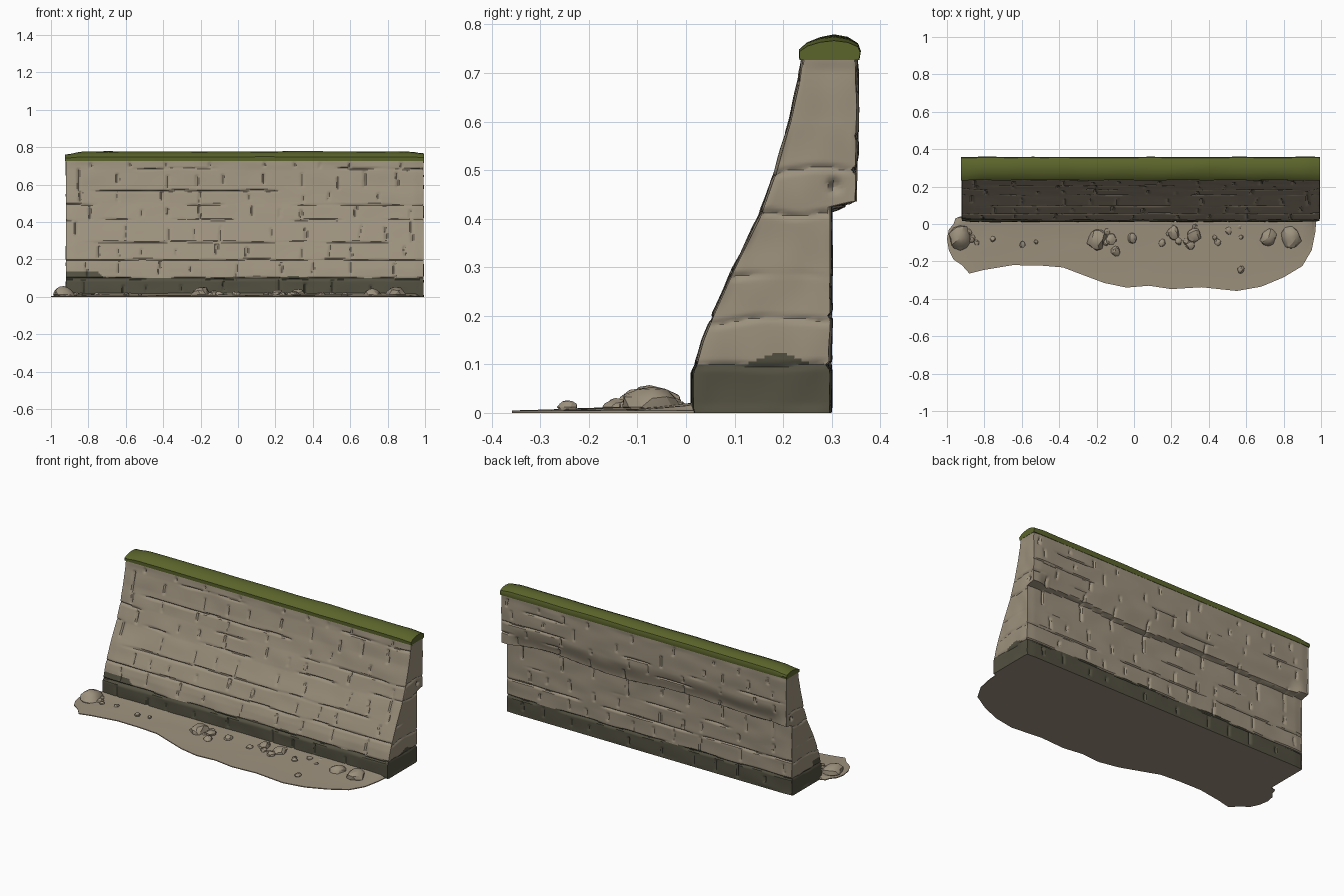
import bpy, bmesh, math, random
from mathutils import Vector, noise

if "Cube" in bpy.data.objects:
    bpy.data.objects.remove(bpy.data.objects["Cube"])

random.seed(7)
X0, X1, TOP = -0.922, 0.994, 0.73


def mat(name, rgb):
    m = bpy.data.materials.new(name)
    m.diffuse_color = (*rgb, 1)
    m.use_nodes = True
    m.node_tree.nodes["Principled BSDF"].inputs["Base Color"].default_value = m.diffuse_color
    return m


STONE = mat("tan stone", (0.335, 0.283, 0.206))
DAMP = mat("damp dark stone", (0.085, 0.08, 0.052))
MOSS = mat("moss green", (0.105, 0.127, 0.024))


def finish(bm, name, mats, angle=35):
    bmesh.ops.recalc_face_normals(bm, faces=bm.faces[:])
    me = bpy.data.meshes.new(name)
    bm.to_mesh(me)
    bm.free()
    for m in mats:
        me.materials.append(m)
    ob = bpy.data.objects.new(name, me)
    bpy.context.collection.objects.link(ob)
    bpy.ops.object.select_all(action='DESELECT')
    ob.select_set(True)
    bpy.context.view_layer.objects.active = ob
    bpy.ops.object.shade_smooth_by_angle(angle=math.radians(angle))
    return ob


def n3(x, y, z):
    return noise.noise(Vector((x, y, z)))


def step(a, b, t):
    t = min(1, max(0, (t - a) / (b - a)))
    return t * t * (3 - 2 * t)


def interp(pts, z):
    for (za, ya), (zb, yb) in zip(pts, pts[1:]):
        if z <= zb:
            return ya + (yb - ya) * (z - za) / (zb - za)
    return pts[-1][1]


# Battered front profile (height, depth) and overhanging back
FRONT = [(0, .014), (.012, .011), (.085, .012), (.1, .019), (.15, .033), (.2, .053), (.3, .098), (.4, .148),
         (.5, .184), (.6, .212), (.68, .23), (.73, .237)]


def back_y(x, z):
    zl = 0.43 + 0.025 * n3(x * 2.2, 4, 1) * step(0.97, 0.85, x)
    # the lip is deepest at both ends, shallower and swelling upward between them
    end = max(step(.86, .97, x), step(-.8, -.9, x))
    lip = .028 + .024 * end
    return 0.3 + lip * step(zl - 0.005, zl + 0.005, z) + (.054 - lip) * step(zl, zl + .12, z)


# Brick joints: per side, horizontal course lines and random upright joints
COURSES = {'front': [.098, .195, .29, .41, .49, .565, .685],
           'back': [.098, .2, .305, .5, .57, .66]}
UPRIGHT = {}
for side, lines in COURSES.items():
    edges = [0] + lines + [TOP]
    UPRIGHT[side] = []
    for k, (a, b) in enumerate(zip(edges, edges[1:])):
        x = X0 + random.uniform(.05, .2)
        while x < X1 - .04:
            lo, hi = sorted((random.uniform(a, a + (b - a) * .35), random.uniform(a + (b - a) * .6, b)))
            UPRIGHT[side].append((x, lo, hi, random.uniform(.006, .012)))
            x += random.uniform(.11, .3)


def joint_depth(side, x, z, ups):
    d = 0
    seed = 0 if side == 'front' else 20
    for k, zc in enumerate(COURSES[side]):
        if abs(z - zc) < .03:
            off = z - zc - .008 * n3(x * 5, k, seed)
            bias = .3 if k < 2 else (-.12 if side == 'front' else -.2)
            keep = step(-.2, .1, n3(x * 3.5, k * 3.7, seed + 5) + bias)
            d = max(d, .009 * keep * math.exp(-(off / .0045) ** 2))
    for xj, lo, hi, dep in ups:
        if abs(x - xj) < .03:
            off = x - xj - .01 * n3(z * 14, xj * 9, seed)
            ends = step(lo - .006, lo + .006, z) * step(hi + .006, hi - .006, z)
            d = max(d, dep * ends * math.exp(-(off / .006) ** 2))
    return d


# Wall: stacked rings, each running front, right end, back, left end
NX, NY, NZ = 250, 18, 124
ring_uv = ([('front', i / NX) for i in range(NX)] + [('right', i / NY) for i in range(NY)]
           + [('back', 1 - i / NX) for i in range(NX)] + [('left', 1 - i / NY) for i in range(NY)])
bm = bmesh.new()
rings = []
for r in range(NZ + 1):
    z = TOP * r / NZ
    fade = step(TOP, TOP - .03, z) * step(0, .02, z)
    ups = {s: [j for j in UPRIGHT[s] if j[1] - .01 < z < j[2] + .01] for s in UPRIGHT}
    ring = []
    for side, t in ring_uv:
        x = X0 + (X1 - X0) * t if side in COURSES else (X1 if side == 'right' else X0)
        fy, by = interp(FRONT, z), back_y(x, z)
        if side in COURSES:
            d = joint_depth(side, x, z, ups[side]) + .004 * n3(x * 6, z * 12, 3 if side == 'front' else 8)
            d *= fade
            edge = .004 * (step(.03, 0, t) + step(.97, 1, t))
            y = fy + d + edge if side == 'front' else by - d - edge
            if t in (0, 1):
                x += .003 if t == 0 else -.003
        else:
            y = fy + (by - fy) * t
            d = .003 + .005 * n3(y * 14, z * 10, 2 if side == 'right' else 6)
            for zc in (.098, .19, .285, .41, .5):
                keep = step(-.3, .2, n3(y * 8, zc * 17, 4) + (.3 if zc < .2 else 0))
                d += .006 * keep * math.exp(-((z - zc - .014 * n3(y * 9, zc * 30, 1)) / .006) ** 2)
            # open joint below the overhanging course
            d += .02 * math.exp(-((z - .468) / .013) ** 2 - ((y - .305) / .009) ** 2)
            d = d * fade if 0 < t < 1 else .003
            x += -d if side == 'right' else d
            if t == 0:
                y += .004
        ring.append(bm.verts.new((x, y, z)))
    rings.append(ring)
n = len(ring_uv)
for a, b in zip(rings, rings[1:]):
    for i in range(n):
        bm.faces.new((a[i], a[(i + 1) % n], b[(i + 1) % n], b[i]))
bm.faces.new(rings[0])
bm.faces.new(rings[-1])
# Damp foot course, with patches that climb higher; underside stays tan
for f in bm.faces:
    c = f.calc_center_median()
    lim = .1 + .014 * max(0, n3(c.x * 5, c.y * 8, 9))
    if c.y < .1 and c.x < -.72:
        lim = .138 - .03 * step(-.76, -.72, c.x)
    if c.x > X1 - .03:
        lim = .1 + .025 * math.exp(-((c.y - .19) / .04) ** 2)
    f.material_index = 1 if c.z < lim and len(f.verts) == 4 else 0
finish(bm, "stone_wall", [STONE, DAMP])

# Mossy rounded coping
CAP = [(.235, .727), (.234, .748), (.25, .762), (.275, .772), (.305, .777), (.333, .772), (.354, .76),
       (.359, .745), (.356, .727)]
bm = bmesh.new()
secs = []
NS = 70
for i in range(NS + 1):
    t = i / NS
    x = X0 - .002 + (X1 - X0 + .003) * t
    low = 1 - .3 * step(.05, 0, t) - .2 * step(.96, 1, t)
    secs.append([bm.verts.new((x, y + .002 * n3(x * 6, y * 20, 1),
                               .727 + (z - .727) * low * (1 + .08 * n3(x * 4, y * 9, 3)))) for y, z in CAP])
m = len(CAP)
for a, b in zip(secs, secs[1:]):
    for i in range(m):
        bm.faces.new((a[i], a[(i + 1) % m], b[(i + 1) % m], b[i]))
bm.faces.new(secs[0])
bm.faces.new(secs[-1])
finish(bm, "moss_coping", [MOSS])

# Thin dirt apron in front of the wall
OUT = [(-.93, .04), (-.955, .03), (-.965, 0), (-.99, -.03), (-1, -.08), (-.99, -.14), (-.965, -.19), (-.92, -.22),
       (-.88, -.265), (-.8, -.245), (-.65, -.22), (-.5, -.222), (-.38, -.232), (-.28, -.27), (-.16, -.315),
       (-.04, -.34), (.08, -.33), (.2, -.348), (.36, -.338), (.55, -.358), (.68, -.335), (.8, -.285),
       (.9, -.225), (.95, -.14), (.97, -.04), (.975, .03)]
bm = bmesh.new()
cols = []
for x, y in OUT:
    col = [bm.verts.new((x, y, 0))]
    for k in range(7):
        t = k / 6
        px = x + (max(-.9, min(.95, x)) - x) * t
        py = y + (.04 - y) * t
        col.append(bm.verts.new((px, py, .005 + .016 * t ** 1.5 + (.004 * n3(px * 7, py * 9, 2) if 0 < k else 0))))
    col.append(bm.verts.new((px, py, 0)))
    cols.append(col)
for a, b in zip(cols, cols[1:]):
    for i in range(len(a)):
        j = (i + 1) % len(a)
        bm.faces.new((a[i], b[i], b[j], a[j]))
finish(bm, "dirt_apron", [STONE])

# Fallen rubble: x, y, half width
ROCKS = [(-.93, -.075, .058), (-.2, -.085, .05), (.72, -.07, .042), (.84, -.07, .053), (.21, -.05, .032),
         (.32, -.06, .036), (-.12, -.08, .028), (-.1, -.145, .024), (-.01, -.075, .026), (.15, -.1, .018),
         (.3, -.11, .024), (.57, -.245, .018)]
ROCKS += [(random.choice((-.8, -.55, -.1, .25, .5)) + random.uniform(-.09, .09), random.uniform(-.13, -.01),
           random.uniform(.01, .02)) for _ in range(20)]
bm = bmesh.new()
for i, (x, y, r) in enumerate(ROCKS):
    vs = bmesh.ops.create_icosphere(bm, subdivisions=2, radius=1)['verts']
    for v in vs:
        k = 1 + .35 * n3(v.co.x + i * 5, v.co.y, v.co.z)
        p = v.co * k
        v.co = (x + p.x * r, y + p.y * r * 1.15, max(.004, .012 + p.z * r * .78))
finish(bm, "rubble", [STONE], 25)
